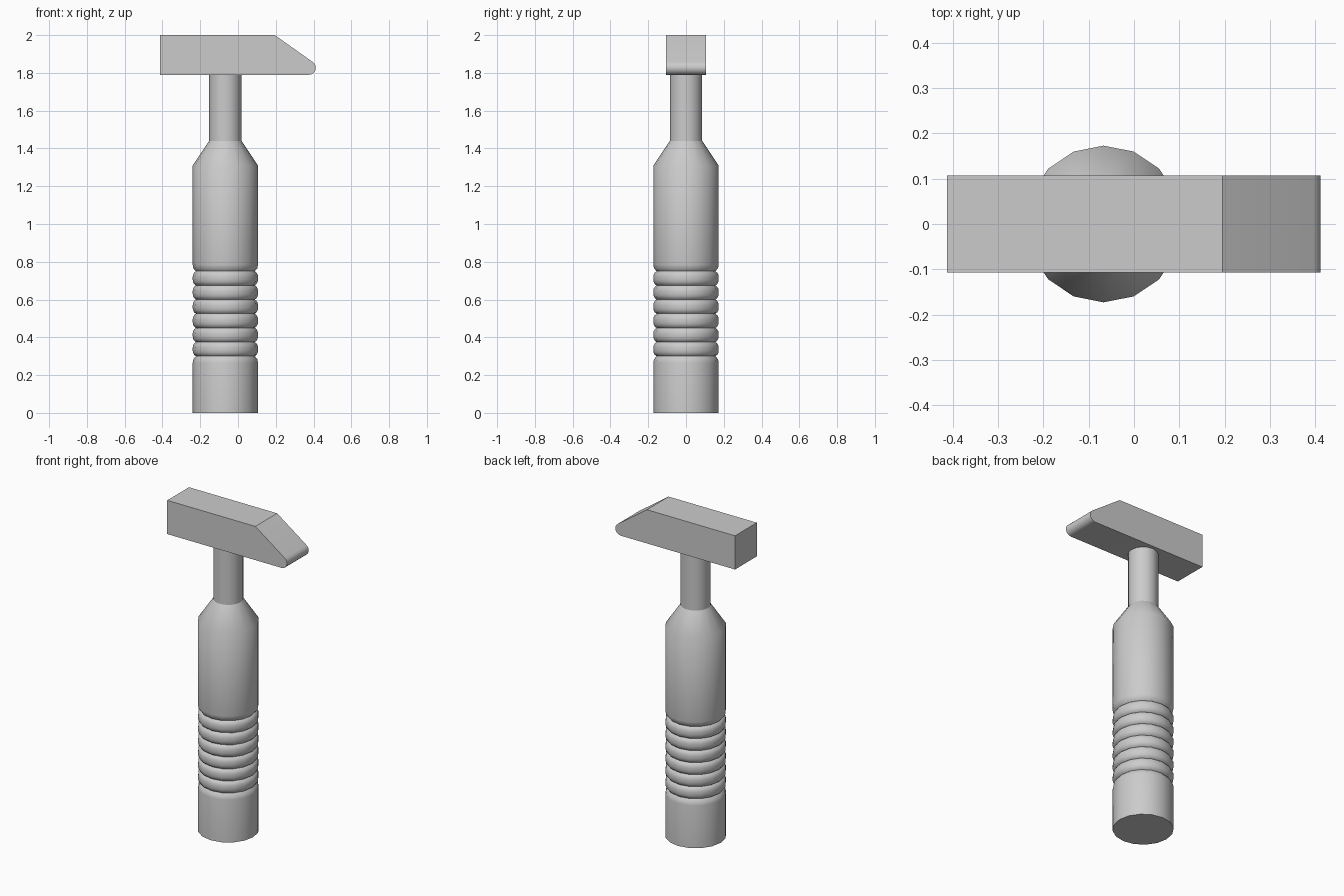
import bpy, bmesh
from math import sin, cos, pi, radians
from mathutils import Matrix, Vector

if "Cube" in bpy.data.objects:
    bpy.data.objects.remove(bpy.data.objects["Cube"])

AXIS_X = -0.067
SIDES = 16


def make_material(name, colour):
    mat = bpy.data.materials.new(name)
    mat.use_nodes = True
    mat.diffuse_color = colour
    mat.node_tree.nodes["Principled BSDF"].inputs["Base Color"].default_value = colour
    return mat


grey = make_material("plain grey", (0.6, 0.6, 0.6, 1))


def finish(bm, name, angle):
    bmesh.ops.recalc_face_normals(bm, faces=bm.faces)
    mesh = bpy.data.meshes.new(name)
    bm.to_mesh(mesh)
    bm.free()
    mesh.materials.append(grey)
    obj = bpy.data.objects.new(name, mesh)
    bpy.context.collection.objects.link(obj)
    bpy.ops.object.select_all(action="DESELECT")
    obj.select_set(True)
    bpy.context.view_layer.objects.active = obj
    bpy.ops.object.shade_smooth_by_angle(angle=radians(angle))
    return obj


def lathe(name, profile, angle):
    """Turn a (radius, height) profile around the handle axis and cap its ends."""
    bm = bmesh.new()
    rings = []
    for r, z in profile:
        rings.append([bm.verts.new((AXIS_X + r * cos(2 * pi * i / SIDES),
                                    r * sin(2 * pi * i / SIDES), z)) for i in range(SIDES)])
    for low, high in zip(rings, rings[1:]):
        for i in range(SIDES):
            j = (i + 1) % SIDES
            bm.faces.new((low[i], low[j], high[j], high[i]))
    bm.faces.new(rings[0])
    bm.faces.new(rings[-1])
    return finish(bm, name, angle)


# Grip: plain butt, six rounded rings, long barrel and tapered shoulder
R, GROOVE, PITCH, START = 0.173, 0.156, 0.075, 0.3
grip = [(R, 0), (R, START - 0.035), (R - 0.004, START - 0.015), (GROOVE, START)]
for k in range(6):
    base = START + k * PITCH
    for t, f in ((0.1, 0.55), (0.25, 0.9), (0.42, 1), (0.58, 1), (0.75, 0.9), (0.9, 0.55), (1, 0)):
        grip.append((GROOVE + (R - GROOVE) * f, base + PITCH * t))
END = START + 6 * PITCH
grip += [(R - 0.004, END + 0.015), (R, END + 0.035), (R, 1.31), (0.086, 1.44)]
lathe("grip", grip, 35)

# Neck: slim shaft between grip and head
lathe("neck", [(0.086, 1.435), (0.086, 1.8)], 35)

# Head: square striking end, sloped wedge with a rounded nose
nose_x, nose_z, nose_r = 0.375, 1.827, 0.037
outline = [(-0.413, 1.79), (-0.413, 2.0), (0.195, 2.0)]
for i in range(9):
    a = radians(56 - 146 * i / 8)
    outline.append((nose_x + nose_r * cos(a), nose_z + nose_r * sin(a)))
bm = bmesh.new()
side = bm.faces.new([bm.verts.new((x, -0.107, z)) for x, z in outline])
extruded = bmesh.ops.extrude_face_region(bm, geom=[side])["geom"]
bmesh.ops.translate(bm, vec=(0, 0.214, 0),
                    verts=[v for v in extruded if isinstance(v, bmesh.types.BMVert)])
if not side.is_valid or len(bm.faces) < len(outline) + 2:
    bm.faces.new([v for v in bm.verts if v.co.y < 0])
finish(bm, "head", 30)
